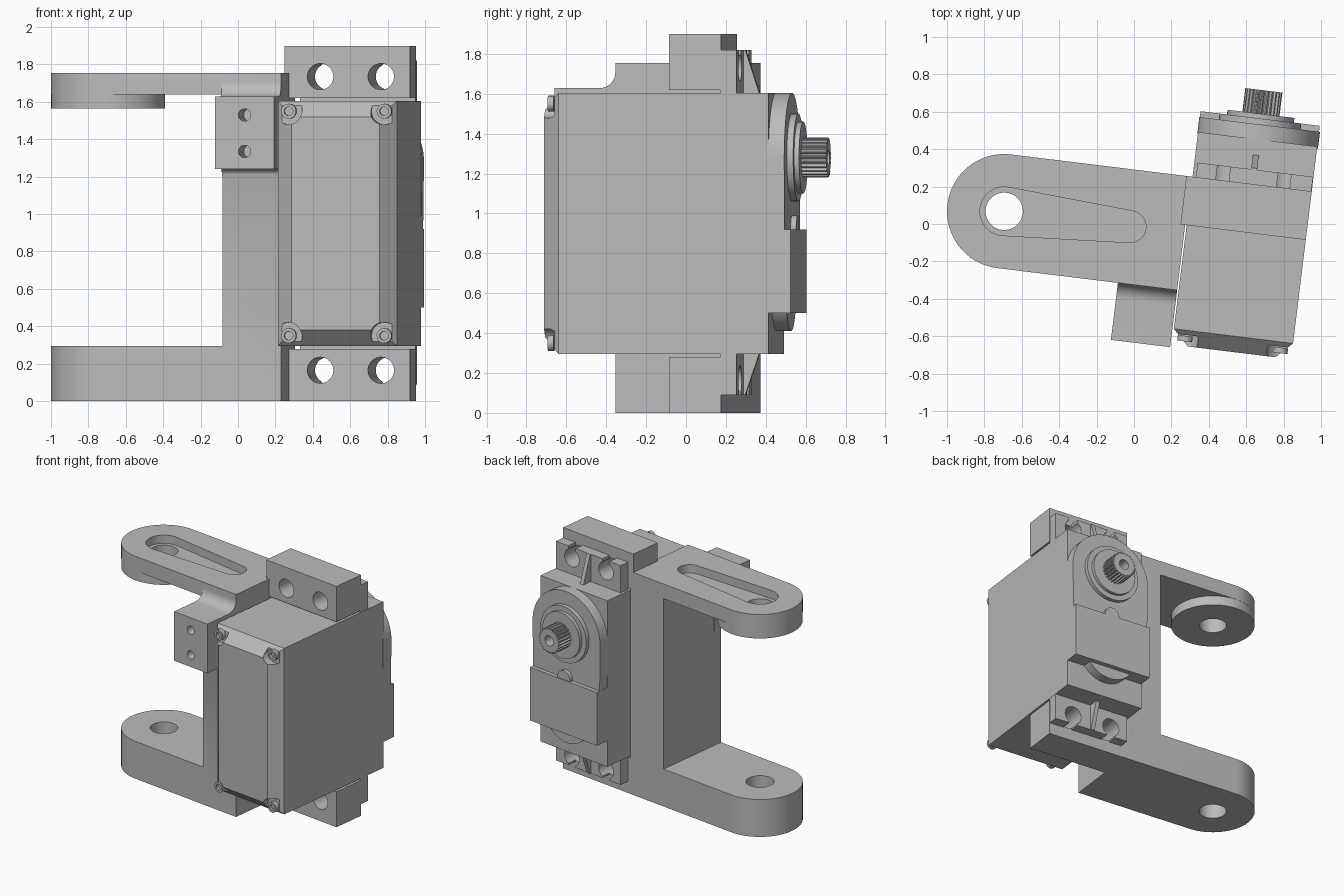
import bpy, bmesh, math
from mathutils import Matrix

if "Cube" in bpy.data.objects:
    bpy.data.objects.remove(bpy.data.objects["Cube"])

grey = bpy.data.materials.new("plain_grey")
grey.use_nodes = True
COLOUR = (0.5, 0.5, 0.5, 1)
grey.diffuse_color = COLOUR
grey.node_tree.nodes["Principled BSDF"].inputs["Base Color"].default_value = COLOUR

TURN = Matrix.Rotation(math.radians(-7), 4, 'Z')
parts = []


def place(axis, a, b, h):
    return {'x': (h, a, b), 'y': (a, h, b), 'z': (a, b, h)}[axis]


def finish(name, bm):
    bmesh.ops.recalc_face_normals(bm, faces=bm.faces)
    mesh = bpy.data.meshes.new(name)
    bm.to_mesh(mesh)
    bm.free()
    mesh.materials.append(grey)
    obj = bpy.data.objects.new(name, mesh)
    bpy.context.collection.objects.link(obj)
    parts.append(obj)
    return obj


def prism(name, pts, axis, lo, hi):
    """Extrude a 2D outline along an axis."""
    bm = bmesh.new()
    low = [bm.verts.new(place(axis, a, b, lo)) for a, b in pts]
    high = [bm.verts.new(place(axis, a, b, hi)) for a, b in pts]
    bm.faces.new(low)
    bm.faces.new(high)
    for i in range(len(pts)):
        j = (i + 1) % len(pts)
        bm.faces.new((low[i], low[j], high[j], high[i]))
    return finish(name, bm)


def box(name, x, y, z):
    return prism(name, [(x[0], y[0]), (x[1], y[0]), (x[1], y[1]), (x[0], y[1])], 'z', *z)


def arc(ca, cb, r, start, end, n=24):
    return [(ca + r * math.cos(start + (end - start) * i / n),
             cb + r * math.sin(start + (end - start) * i / n)) for i in range(n + 1)]


def disc(name, ca, cb, r, axis, lo, hi, n=40):
    return prism(name, arc(ca, cb, r, 0, 2 * math.pi, n)[:-1], axis, lo, hi)


def combine(target, tools, operation):
    """Apply booleans and discard the tools."""
    for tool in tools:
        mod = target.modifiers.new("bool", 'BOOLEAN')
        mod.operation, mod.solver, mod.object = operation, 'EXACT', tool
        graph = bpy.context.evaluated_depsgraph_get()
        mesh = bpy.data.meshes.new_from_object(target.evaluated_get(graph))
        target.modifiers.clear()
        target.data = mesh
        parts.remove(tool)
        bpy.data.objects.remove(tool)


PI = math.pi
MID = 0.602                      # servo centre line
SIDES = (0.28, 0.922)            # servo width
HOLES = (0.44, 0.767)            # mounting screws
PIVOT, ARM_V, ARM_R = -0.697, -0.017, 0.306

# Bracket: rounded outline, opened up to leave two arms and a spine
outline = arc(PIVOT, ARM_V, ARM_R, PI / 2, 1.5 * PI, 32)
outline += [(0.272, ARM_V - ARM_R), (0.272, ARM_V + ARM_R)]
bracket = prism("bracket", outline, 'z', 0, 1.755)
combine(bracket, [box("gap", (-2, -0.045), (-1, 1), (0.295, 1.64))], 'DIFFERENCE')

# Cable clamp block with fillets against the bracket
clamp_outline = [(-0.63, 1.24), (-0.36, 1.24)]
clamp_outline += arc(-0.36, 1.20, 0.04, PI / 2, 0, 6)
clamp_outline += [(-0.25, 1.20), (-0.25, 1.755), (-0.323, 1.755)]
clamp_outline += arc(-0.403, 1.708, 0.08, 0, -PI / 2, 8) + [(-0.63, 1.628)]
combine(bracket, [
    disc("boss", PIVOT, ARM_V, ARM_R - 0.001, 'z', 1.565, 1.7, 64),
    box("upper_mount", (0.247, 0.922), (0.028, ARM_V + ARM_R), (1.62, 1.9)),
    box("lower_mount", (0.247, 0.922), (0.028, ARM_V + ARM_R), (0, 0.28)),
    prism("clamp", clamp_outline, 'x', -0.047, 0.272)], 'UNION')

# Tapered recess, pivot hole, screw holes
END, R1, R2 = -0.019, 0.13, 0.085
tilt = math.acos((R1 - R2) / (END - PIVOT))
slot = arc(PIVOT, ARM_V, R1, tilt, 2 * PI - tilt) + arc(END, ARM_V, R2, -tilt, tilt)
cuts = [prism("slot", slot, 'z', 1.69, 2),
        disc("pivot_hole", PIVOT, ARM_V, 0.1, 'z', -1, 3)]
for z in (0.165, 1.735):
    cuts += [disc("mount_hole", u, z, 0.07, 'y', -0.1, 0.5) for u in HOLES]
cuts += [disc("clamp_hole", 0.113, z, 0.033, 'y', -1, -0.4, 24) for z in (1.335, 1.53)]
combine(bracket, cuts, 'DIFFERENCE')

# Servo case with a chamfered front
bm = bmesh.new()
for v, inset in ((0.53, 0), (-0.53, 0), (-0.615, 0.085)):
    for u in (SIDES[0] + inset, SIDES[1] - inset):
        for z in (0.295 + inset, 1.605 - inset):
            bm.verts.new((u, v, z))
bmesh.ops.convex_hull(bm, input=bm.verts)
bmesh.ops.dissolve_limit(bm, angle_limit=0.02, verts=bm.verts, edges=bm.edges)
case = finish("servo_case", bm)

# Corner recesses and case screws
corners = [(MID + s * 0.257, 0.95 + t * 0.6) for s in (-1, 1) for t in (-1, 1)]
combine(case, [disc("recess", u, z, 0.072, 'y', -1, -0.555, 24) for u, z in corners], 'DIFFERENCE')
for u, z in corners:
    screw = disc("case_screw", u, z, 0.04, 'y', -0.56, -0.59, 20)
    combine(screw, [disc("socket", u, z, 0.024, 'y', -0.7, -0.57, 12)], 'DIFFERENCE')

# Mounting tabs with open screw slots and a centre rib
for name, near, far, hole_z in (("upper", 1.59, 1.82, 1.735), ("lower", 0.31, 0.09, 0.165)):
    tab = box(name + "_tab", (0.298, 0.92), (0.287, 0.367), sorted((near, far)))
    cuts = []
    for u in HOLES:
        cuts.append(disc("tab_hole", u, hole_z, 0.07, 'y', 0.1, 0.6))
        cuts.append(box("tab_slot", (u - 0.035, u + 0.035), (0.1, 0.6),
                        sorted((hole_z, far + (far - near)))))
    combine(tab, cuts, 'DIFFERENCE')
    rib = [(0.36, near), (0.45, near), (0.375, far), (0.36, far)]
    prism(name + "_rib", rib, 'x', MID - 0.016, MID + 0.016)

# Gear cover, lower lid and its round details
AXIS_Z = 1.28
cover = [(MID - 0.315, 0.5), (MID + 0.315, 0.5)] + arc(MID, AXIS_Z, 0.325, 0, PI, 40)
prism("gear_cover", cover, 'y', 0.52, 0.61)
box("lower_lid", SIDES, (0.53, 0.642), (0.5, 0.92))
disc("lid_button", MID, 0.93, 0.06, 'y', 0.6, 0.638, 24)
disc("gear_bulge", MID, 0.625, 0.215, 'y', 0.52, 0.605, 48)

# Output collars and splined shaft
disc("outer_collar", MID, AXIS_Z, 0.22, 'y', 0.6, 0.642, 48)
disc("inner_collar", MID, AXIS_Z, 0.18, 'y', 0.63, 0.667, 48)
TEETH = 24
spline = []
for i in range(TEETH * 4):
    r = 0.1 if i % 4 < 2 else 0.087
    t = 2 * PI * i / (TEETH * 4)
    spline.append((MID + r * math.cos(t), AXIS_Z + r * math.sin(t)))
shaft = prism("splined_shaft", spline, 'y', 0.65, 0.794)
combine(shaft, [disc("shaft_hole", MID, AXIS_Z, 0.04, 'y', 0.7, 1, 20)], 'DIFFERENCE')

# Turn the whole assembly and shade it
bpy.ops.object.select_all(action='DESELECT')
for obj in parts:
    obj.data.transform(TURN)
    obj.select_set(True)
bpy.context.view_layer.objects.active = bracket
bpy.ops.object.shade_smooth_by_angle(angle=math.radians(30))
